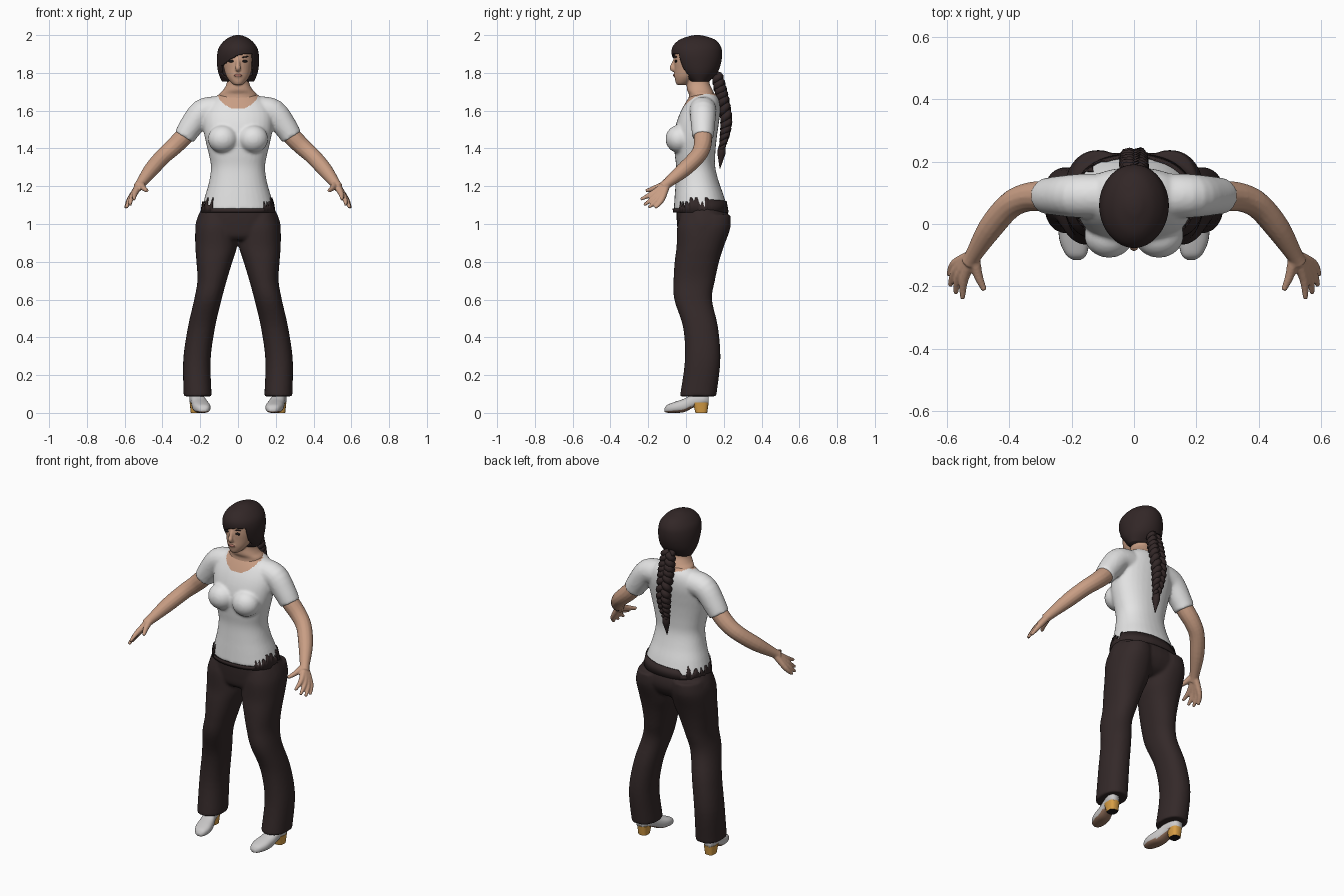
import bpy, bmesh, math, random
from mathutils import Vector, Matrix

if "Cube" in bpy.data.objects:
    bpy.data.objects.remove(bpy.data.objects["Cube"])
random.seed(4)


def material(name, *rgb):
    m = bpy.data.materials.new(name)
    m.use_nodes = True
    m.diffuse_color = (*rgb, 1)
    bsdf = m.node_tree.nodes["Principled BSDF"]
    bsdf.inputs["Base Color"].default_value = (*rgb, 1)
    bsdf.inputs["Roughness"].default_value = 0.8
    return m


skin = material("skin", 0.58, 0.34, 0.23)
white = material("white_cloth", 0.78, 0.78, 0.78)
brown = material("dark_brown_cloth", 0.034, 0.022, 0.022)
dark = material("dark_hair", 0.032, 0.020, 0.020)
pale = material("pale_shoe", 0.60, 0.59, 0.59)
gold = material("gold_heel", 0.68, 0.34, 0.06)
tan = material("tan_sole", 0.30, 0.17, 0.11)
rose = material("rose_lips", 0.42, 0.17, 0.13)
black = material("black_eye", 0.012, 0.01, 0.01)


def spline(rows, n):
    """Catmull-Rom interpolation of rows of numbers."""
    out = []
    for i in range(len(rows) - 1):
        quad = zip(rows[max(i - 1, 0)], rows[i], rows[i + 1], rows[min(i + 2, len(rows) - 1)])
        quad = list(quad)
        for k in range(n):
            t = k / n
            out.append([b + 0.5 * t * (c - a + t * (2*a - 5*b + 4*c - d + t * (3*(b - c) + d - a)))
                        for a, b, c, d in quad])
    return out + [list(rows[-1])]


def loft(bm, rings, sides=(1,)):
    """Skin a closed tube over rings of points; sides gives mirror copies."""
    for s in sides:
        vs = [[bm.verts.new((s * p[0], p[1], p[2])) for p in r] for r in rings]
        n = len(vs[0])
        faces = [bm.faces.new(vs[0]), bm.faces.new(vs[-1])]
        for a, b in zip(vs, vs[1:]):
            for j in range(n):
                k = (j + 1) % n
                faces.append(bm.faces.new((a[j], a[k], b[k], b[j])))
        bmesh.ops.recalc_face_normals(bm, faces=faces)


def level(row, n=32, power=0.9, grow=0.0):
    """Horizontal oval through z, x0, x1, y0, y1."""
    z, x0, x1, y0, y1 = row
    pts = []
    for i in range(n):
        c, s = math.cos(2 * math.pi * i / n), math.sin(2 * math.pi * i / n)
        pts.append(((x0 + x1) / 2 + ((x1 - x0) / 2 + grow) * math.copysign(abs(c) ** power, c),
                    (y0 + y1) / 2 + ((y1 - y0) / 2 + grow) * math.copysign(abs(s) ** power, s), z))
    return pts


def stack(bm, rows, sides=(1,), steps=5, n=32, power=0.9):
    loft(bm, [level(r, n, power) for r in spline(rows, steps)], sides)


def wide(rows):
    """Rows of z, half width, y0, y1 made symmetric."""
    return [(z, -w, w, a, b) for z, w, a, b in rows]


def tube(bm, pts, sides=(1,), steps=4, n=14):
    """Round limb through x, y, z, radius."""
    pts = spline(pts, steps)
    rings = []
    for i, p in enumerate(pts):
        t = Vector(pts[min(i + 1, len(pts) - 1)][:3]) - Vector(pts[max(i - 1, 0)][:3])
        u = t.cross(Vector((0.2, 1, -0.8))).normalized()
        v = t.cross(u).normalized()
        rings.append([Vector(p[:3]) + p[3] * (u * math.cos(a) + v * math.sin(a))
                      for a in (2 * math.pi * j / n for j in range(n))])
    loft(bm, rings, sides)


def ball(bm, centre, size, sides=(1,), tilt=0.0):
    for s in sides:
        m = (Matrix.Translation((s * centre[0], centre[1], centre[2]))
             @ Matrix.Rotation(s * tilt, 4, 'Y') @ Matrix.Diagonal((*size, 1)))
        bmesh.ops.create_uvsphere(bm, u_segments=20, v_segments=12, radius=1, matrix=m)


def finish(name, bm, mats, voxel=0, relax=3, solid=0, rule=None):
    me = bpy.data.meshes.new(name)
    bm.to_mesh(me)
    bm.free()
    ob = bpy.data.objects.new(name, me)
    bpy.context.collection.objects.link(ob)
    if voxel:
        r = ob.modifiers.new("Blend", 'REMESH')
        r.mode, r.voxel_size = 'VOXEL', voxel
        s = ob.modifiers.new("Relax", 'SMOOTH')
        s.factor, s.iterations = 0.5, relax
    if solid:
        s = ob.modifiers.new("Thickness", 'SOLIDIFY')
        s.thickness, s.offset = solid, -1
    if ob.modifiers:
        bpy.context.view_layer.update()
        dg = bpy.context.evaluated_depsgraph_get()
        ob.data = bpy.data.meshes.new_from_object(ob.evaluated_get(dg))
        ob.modifiers.clear()
    ob.data.materials.clear()
    for m in mats:
        ob.data.materials.append(m)
    for p in ob.data.polygons:
        p.use_smooth = True
        p.material_index = rule(p.center, p.normal) if rule else 0
    return ob


BOTH = (1, -1)

# Shirt: torso, bust and short sleeves blended together, with a scooped neckline
torso = wide([(1.075, .194, -.065, .222), (1.15, .174, -.06, .20), (1.22, .154, -.055, .175),
              (1.30, .143, -.052, .155), (1.37, .155, -.06, .155), (1.45, .174, -.066, .162),
              (1.52, .185, -.055, .172), (1.58, .185, -.035, .18), (1.63, .165, -.01, .18),
              (1.67, .125, .015, .17), (1.695, .085, .035, .15)])
bm = bmesh.new()
stack(bm, torso)
ball(bm, (.08, -.037, 1.45), (.08, .072, .074), BOTH)
tube(bm, [(.12, .09, 1.605, .072), (.19, .09, 1.59, .07), (.25, .09, 1.515, .063),
          (.285, .09, 1.46, .057)], BOTH, n=20)


def neckline(c, n):
    depth = 0.10 if c.y < 0.09 else 0.035
    return int((c.x / .112) ** 2 + ((c.z - 1.71) / depth) ** 2 < 1)


finish("shirt", bm, [white, skin], voxel=.008, relax=6, rule=neckline)

# Trousers: pelvis and two flared legs
bm = bmesh.new()
stack(bm, wide([(1.10, .183, -.05, .205), (1.04, .213, -.05, .228), (.99, .226, -.047, .228),
                (.94, .222, -.04, .2), (.915, .19, -.02, .16)]))
stack(bm, [(1.05, .02, .205, -.03, .235), (.98, .008, .225, -.047, .235),
           (.88, .006, .226, -.05, .2), (.8, .03, .22, -.06, .175), (.7, .06, .215, -.066, .153),
           (.6, .087, .232, -.062, .138), (.45, .122, .266, -.015, .17),
           (.28, .145, .29, -.006, .182), (.1, .14, .288, -.03, .162), (.088, .14, .288, -.03, .162)],
      BOTH)
finish("trousers", bm, [brown], voxel=.009)

# Ragged waistband over the shirt hem
N = 96
levels = spline(torso, 10)
bm = bmesh.new()
low, high = [], []
for i in range(N):
    a = 2 * math.pi * i / N
    x, y = math.cos(a), math.sin(a)
    if y < 0 and abs(x) < .68:
        top = 1.082
    elif y > .3 and x > -.45:
        top = 1.118 + .012 * x
    else:
        top = random.choice((1.085, 1.10, 1.12, 1.14))
    row = min(levels, key=lambda r: abs(r[0] - top))
    low.append(bm.verts.new(level(levels[0], N, grow=.004)[i][:2] + (1.06,)))
    high.append(bm.verts.new(level(row, N, grow=.006)[i][:2] + (top,)))
for i in range(N):
    j = (i + 1) % N
    bm.faces.new((low[i], low[j], high[j], high[i]))
finish("ragged_waistband", bm, [brown], solid=.005)

# Arms with hands
wrist = (.515, -.10, 1.215, .027)
bm = bmesh.new()
tube(bm, [(.2, .09, 1.57, .045), (.285, .09, 1.465, .049), (.345, .085, 1.405, .046),
          (.40, .058, 1.355, .043), (.46, -.012, 1.287, .04), wrist, (.53, -.125, 1.195, .026)], BOTH)
fingers = [((.545, -.175, 1.163), (.55, -.24, 1.13)), ((.56, -.163, 1.147), (.572, -.222, 1.10)),
           ((.57, -.147, 1.135), (.59, -.198, 1.087)), ((.574, -.127, 1.13), (.595, -.163, 1.085))]
for knuckle, tip in fingers:
    tube(bm, [wrist[:3] + (.02,), knuckle + (.0155,), tip + (.008,)], BOTH, n=10)
tube(bm, [wrist[:3] + (.02,), (.50, -.165, 1.19, .015), (.48, -.212, 1.175, .009)], BOTH, n=10)
finish("arms_and_hands", bm, [skin], voxel=.005, relax=2)

# Head, nose, ears and neck
bm = bmesh.new()
stack(bm, wide([(1.736, .02, -.048, .0), (1.75, .038, -.055, .03), (1.78, .06, -.06, .07),
                (1.82, .074, -.061, .11), (1.87, .081, -.062, .13), (1.93, .08, -.05, .14),
                (1.98, .04, .0, .1)]), power=1)
stack(bm, wide([(1.80, .055, .01, .12), (1.745, .06, .005, .125), (1.71, .078, .005, .14),
                (1.685, .1, .015, .15), (1.64, .1, .01, .15)]))
tube(bm, [(0, -.056, 1.875, .009), (0, -.068, 1.845, .011), (0, -.073, 1.825, .015),
          (0, -.062, 1.815, .012)], n=10)
ball(bm, (0, -.054, 1.787), (.024, .012, .014))
finish("head_and_neck", bm, [skin], voxel=.005, relax=3)

# Painted face details
for name, mat, at, size, sides, tilt in (
        ("eyes", black, (.034, -.053, 1.862), (.017, .007, .007), BOTH, 0),
        ("eyebrows", dark, (.036, -.053, 1.884), (.021, .007, .0035), BOTH, -.12),
        ("lips", rose, (0, -.062, 1.787), (.021, .007, .0075), (1,), 0)):
    bm = bmesh.new()
    ball(bm, at, size, sides, tilt)
    finish(name, bm, [mat])

# Hair cap with a swept fringe and an opening for the face
bm = bmesh.new()
stack(bm, wide([(1.755, .085, .02, .125), (1.80, .104, -.03, .165), (1.85, .111, -.06, .185),
                (1.90, .11, -.076, .191), (1.94, .098, -.07, .184), (1.975, .067, -.035, .155),
                (1.995, .03, .02, .1), (2.0, .008, .05, .07)]), steps=9, n=112, power=1)


def face_opening(c):
    fringe = 1.837 + .062 * math.sin(min(max((c.x + .085) / .125, 0), 1) * math.pi / 2)
    return c.y < .015 and -.088 < c.x < .078 and c.z < fringe


opening = [f for f in bm.faces if len(f.verts) == 4 and face_opening(f.calc_center_median())]
bmesh.ops.delete(bm, geom=opening, context='FACES')
finish("hair", bm, [dark], solid=.008)

# Three-strand braid with a loose tail
bm = bmesh.new()
path = spline([(.165, 1.79, .030), (.18, 1.72, .034), (.197, 1.65, .034), (.213, 1.55, .032),
               (.205, 1.47, .026), (.19, 1.40, .016)], 12)
for strand in range(3):
    pts = []
    for i, (y, z, w) in enumerate(path):
        t = i * .42 + strand * 2 * math.pi / 3
        pts.append((w * .8 * math.sin(t), y + w * .45 * math.sin(2 * t), z, w * .62))
    tube(bm, pts, steps=1, n=10)
tube(bm, [(0, .19, 1.415, .016), (0, .188, 1.38, .022), (0, .184, 1.34, .013), (0, .18, 1.295, .002)])
finish("braid", bm, [dark])

# Shoes: cross-sections from toe to heel
bm = bmesh.new()
rows = [(-.115, .183, .012, .006, .022), (-.10, .185, .032, .001, .042), (-.06, .191, .046, 0, .058),
        (-.01, .2, .044, .004, .075), (.04, .212, .037, .028, .1), (.09, .222, .036, .042, .105),
        (.118, .226, .022, .046, .1)]
rings = [[(p[0], y, p[1]) for p in level((0, x - w, x + w, a, b), 24, .8)]
         for y, x, w, a, b in spline(rows, 4)]
loft(bm, rings, BOTH)
finish("shoes", bm, [pale, tan], rule=lambda c, n: int(n.z < -.6))

# Block heels
bm = bmesh.new()
stack(bm, [(0, .195, .25, .05, .112), (.02, .193, .252, .045, .115), (.055, .189, .256, .035, .12)],
      BOTH, steps=2, n=20, power=.7)
heels = finish("heels", bm, [gold, black], rule=lambda c, n: int(n.z < -.8))
for p in heels.data.polygons:
    p.use_smooth = abs(p.normal.z) < .8
